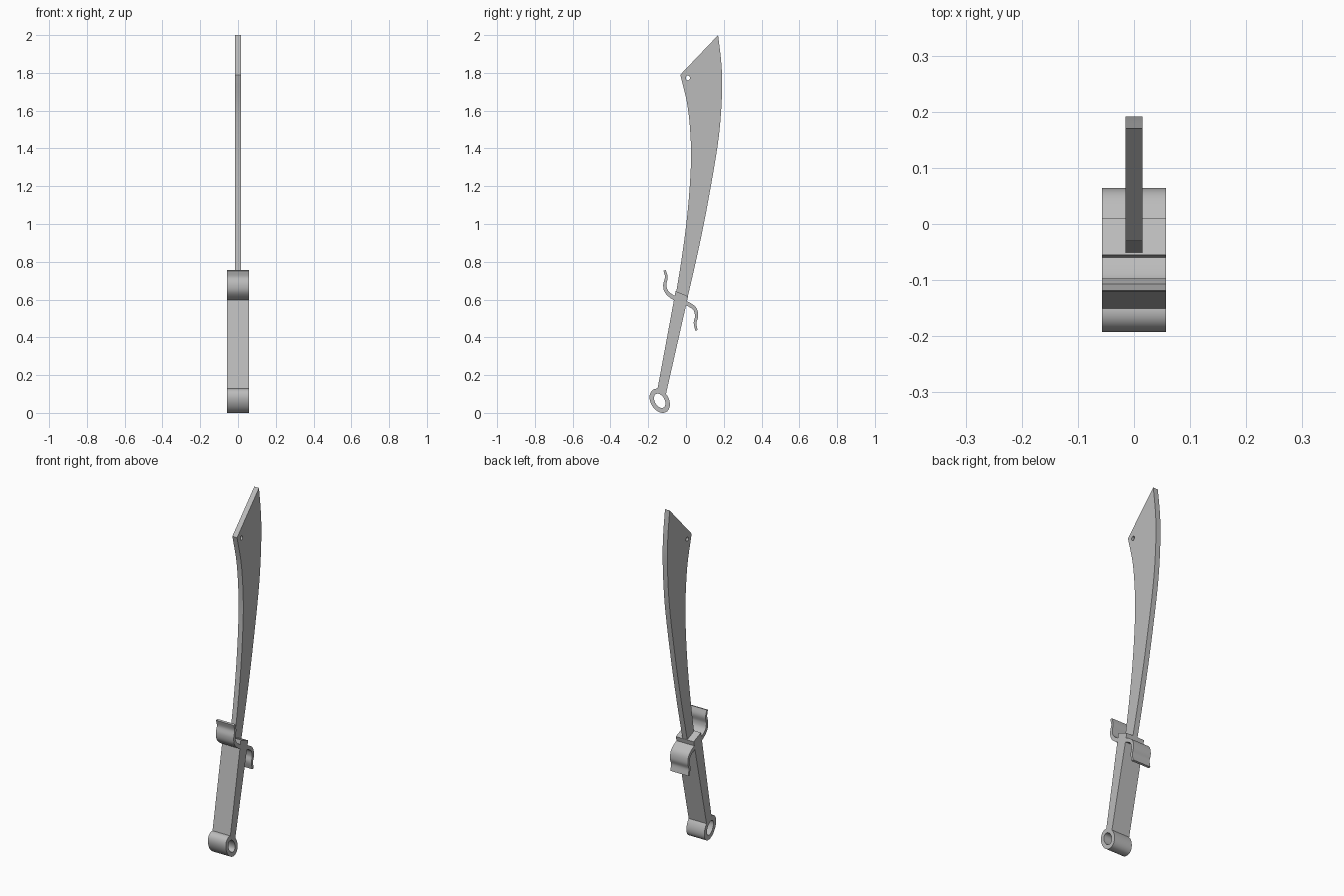
import bpy, bmesh
from math import sin, cos, pi, radians
from mathutils import Vector, Matrix

cube = bpy.data.objects.get("Cube")
if cube:
    bpy.data.objects.remove(cube, do_unlink=True)

steel = bpy.data.materials.new("plain_grey")
steel.use_nodes = True
GREY = (0.5, 0.5, 0.5, 1)
steel.diffuse_color = GREY
steel.node_tree.nodes["Principled BSDF"].inputs["Base Color"].default_value = GREY


def smooth_path(points, steps=6):
    """Catmull-Rom samples through the given points."""
    p = [Vector(q) for q in points]
    p = [2 * p[0] - p[1]] + p + [2 * p[-1] - p[-2]]
    out = []
    for a, b, c, d in zip(p, p[1:], p[2:], p[3:]):
        for i in range(steps):
            t = i / steps
            out.append((2 * b + (c - a) * t + (2 * a - 5 * b + 4 * c - d) * t**2
                        + (3 * b - a - 3 * c + d) * t**3) / 2)
    return out + [p[-2]]


def ellipse(centre, long, short, tilt, sides):
    pts = []
    for i in range(sides):
        a = 2 * pi * i / sides
        u, v = short * cos(a), long * sin(a)
        pts.append(Vector(centre) + Vector((u * cos(tilt) - v * sin(tilt),
                                            u * sin(tilt) + v * cos(tilt))))
    return pts


def slab(name, outlines, half_width):
    """Extrude closed (y, z) outlines along x; later outlines are holes."""
    curve = bpy.data.curves.new(name, 'CURVE')
    curve.dimensions = '2D'
    curve.fill_mode = 'BOTH'
    curve.extrude = half_width
    for pts in outlines:
        spline = curve.splines.new('POLY')
        spline.points.add(len(pts) - 1)
        for sp, q in zip(spline.points, pts):
            sp.co = (q[0], q[1], 0, 1)
        spline.use_cyclic_u = True
    temp = bpy.data.objects.new(name + "_outline", curve)
    bpy.context.collection.objects.link(temp)
    bpy.context.view_layer.update()
    mesh = bpy.data.meshes.new_from_object(
        temp.evaluated_get(bpy.context.evaluated_depsgraph_get()))
    bpy.data.objects.remove(temp, do_unlink=True)
    bm = bmesh.new()
    bm.from_mesh(mesh)
    bm.transform(Matrix.Rotation(pi / 2, 4, 'Z') @ Matrix.Rotation(pi / 2, 4, 'X'))
    bmesh.ops.remove_doubles(bm, verts=bm.verts, dist=1e-5)
    bmesh.ops.recalc_face_normals(bm, faces=bm.faces)
    bm.to_mesh(mesh)
    bm.free()
    mesh.name = name
    mesh.materials.clear()
    mesh.materials.append(steel)
    obj = bpy.data.objects.new(name, mesh)
    bpy.context.collection.objects.link(obj)
    bpy.ops.object.select_all(action='DESELECT')
    obj.select_set(True)
    bpy.context.view_layer.objects.active = obj
    bpy.ops.object.shade_smooth_by_angle(angle=radians(30))
    return obj


def ribbon(path, start, end):
    """Outline of a strip around a path, tapering from start to end half-thickness."""
    one, two = [], []
    for i, q in enumerate(path):
        d = (path[min(i + 1, len(path) - 1)] - path[max(i - 1, 0)]).normalized()
        side = Vector((-d.y, d.x)) * (start + (end - start) * i / (len(path) - 1))
        one.append(q + side)
        two.append(q - side)
    return one + two[::-1]


# Blade: concave front edge, convex back edge, slanted tip, small hole
front_edge = smooth_path([(-0.055, 0.62), (-0.021, 0.83), (0.006, 1.04), (0.023, 1.25),
                          (0.026, 1.42), (0.009, 1.62), (-0.03, 1.79)])
back_edge = smooth_path([(0.17, 2.0), (0.187, 1.85), (0.191, 1.70), (0.172, 1.45),
                         (0.117, 1.12), (0.065, 0.86), (0.006, 0.60)])
slab("blade", [front_edge + back_edge, ellipse((0.01, 1.773), 0.013, 0.011, 0, 12)], 0.015)

# Grip: wide leaning bar
slab("grip", [[(-0.153, 0.115), (-0.106, 0.10), (0.011, 0.617), (-0.055, 0.645)]], 0.057)

# Pommel: tilted oval ring
ring = (-0.139, 0.064)
slab("pommel_ring", [ellipse(ring, 0.0686, 0.048, radians(30), 40),
                     ellipse(ring, 0.041, 0.026, radians(30), 32)], 0.057)

# Guard: two curled arms, one up in front, one down at the back
front_arm = [(-0.03, 0.594), (-0.075, 0.616), (-0.105, 0.645), (-0.112, 0.68),
             (-0.104, 0.718), (-0.113, 0.754)]
back_arm = [(-0.03, 0.594), (0.015, 0.574), (0.047, 0.55), (0.056, 0.512),
            (0.048, 0.477), (0.055, 0.437)]
for name, arm in (("front_guard", front_arm), ("back_guard", back_arm)):
    slab(name, [ribbon(smooth_path(arm), 0.012, 0.006)], 0.057)
